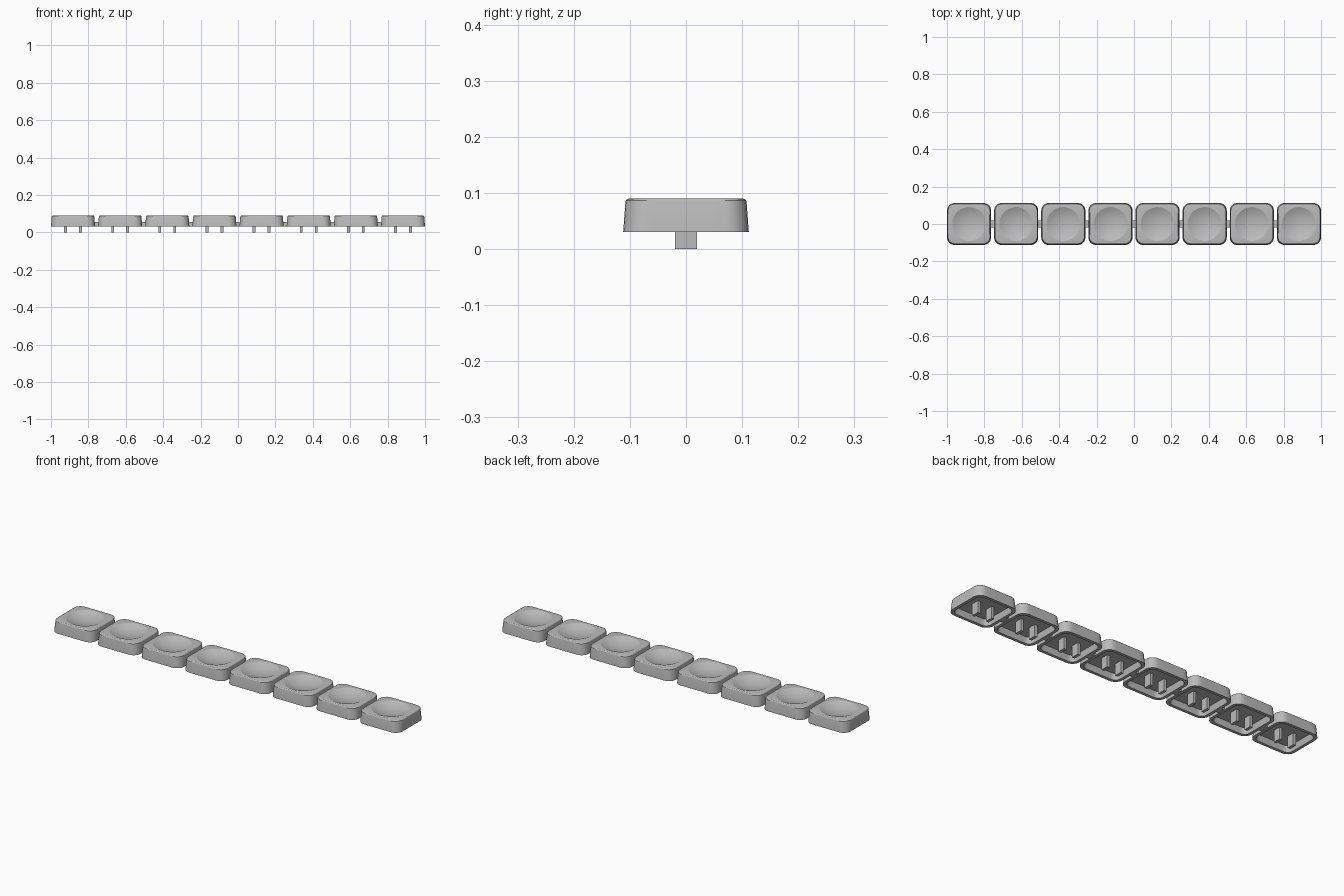
import bpy, bmesh
from math import atan2, cos, sin, pi, sqrt, radians

default = bpy.data.objects.get("Cube")
if default:
    bpy.data.objects.remove(default, do_unlink=True)

COUNT, PITCH = 8, 0.252
HALF_X, HALF_Y = 0.118, 0.112
BASE_Z, TOP_Z, CEILING_Z = 0.03, 0.09, 0.06
DISH_R, DISH_DEPTH = 0.09, 0.02

grey = bpy.data.materials.new("plain grey plastic")
grey.use_nodes = True
colour = (0.5, 0.5, 0.5, 1)
grey.diffuse_color = colour
grey.node_tree.nodes["Principled BSDF"].inputs["Base Color"].default_value = colour


def outline(inset, radius, z, side=7, arc=6):
    """Rounded rectangle with evenly divided sides and corners."""
    hx, hy = HALF_X - inset, HALF_Y - inset
    corners = []
    for q, (sx, sy) in enumerate(((1, 1), (-1, 1), (-1, -1), (1, -1))):
        cx, cy = sx * (hx - radius), sy * (hy - radius)
        angles = [(q + i / arc) * pi / 2 for i in range(arc + 1)]
        corners.append([(cx + radius * cos(a), cy + radius * sin(a)) for a in angles])
    points = []
    for q in range(4):
        points += corners[q]
        (ax, ay), (bx, by) = corners[q][-1], corners[(q + 1) % 4][0]
        points += [(ax + (bx - ax) * i / side, ay + (by - ay) * i / side)
                   for i in range(1, side)]
    return [(x, y, z) for x, y in points]


def finish(bm, name):
    bmesh.ops.recalc_face_normals(bm, faces=bm.faces)
    mesh = bpy.data.meshes.new(name)
    bm.to_mesh(mesh)
    bm.free()
    mesh.materials.append(grey)
    return mesh


def place(mesh, name, x):
    obj = bpy.data.objects.new(name, mesh)
    obj.location.x = x
    bpy.context.collection.objects.link(obj)
    return obj


def box(name, size, z):
    bm = bmesh.new()
    bmesh.ops.create_cube(bm, size=1)
    bmesh.ops.scale(bm, vec=size, verts=bm.verts)
    bmesh.ops.translate(bm, vec=(0, 0, z), verts=bm.verts)
    return finish(bm, name)


def keycap():
    # Inner ceiling edge, inner wall, rim, tapered outer wall
    loops = [outline(0.022, 0.025, CEILING_Z),
             outline(0.015, 0.03, BASE_Z),
             outline(0, 0.04, BASE_Z),
             outline(0.004, 0.04, TOP_Z - 0.007)]
    # Rounded top edge
    for i in range(1, 4):
        a = i * pi / 6
        loops.append(outline(0.004 + 0.007 * (1 - cos(a)), 0.038,
                             TOP_Z - 0.007 * (1 - sin(a))))
    # Spherical dish
    sphere = (DISH_R ** 2 + DISH_DEPTH ** 2) / (2 * DISH_DEPTH)
    angles = [atan2(y, x) for x, y, z in loops[-1]]
    for f in (1, 0.85, 0.7, 0.55, 0.4, 0.25, 0.1):
        r = DISH_R * f
        z = TOP_Z - DISH_DEPTH + sphere - sqrt(sphere ** 2 - r ** 2)
        loops.append([(r * cos(a), r * sin(a), z) for a in angles])

    bm = bmesh.new()
    rings = [[bm.verts.new(p) for p in loop] for loop in loops]
    n = len(rings[0])
    for a, b in zip(rings, rings[1:]):
        for i in range(n):
            j = (i + 1) % n
            bm.faces.new((a[i], a[j], b[j], b[i]))
    bm.faces.new(rings[0])
    bm.faces.new(rings[-1])
    return finish(bm, "keycap")


cap_mesh = keycap()
leg_mesh = box("leg", (0.015, 0.04, CEILING_Z + 0.002), (CEILING_Z + 0.002) / 2)
bar_mesh = box("connector", (0.044, 0.04, 0.025), 0.0435)

caps = []
for i in range(COUNT):
    x = (i - (COUNT - 1) / 2) * PITCH
    caps.append(place(cap_mesh, f"keycap_{i + 1}", x))
    # Pair of stem legs under each cap
    for side, dx in (("right", -0.04), ("left", 0.04)):
        place(leg_mesh, f"{side}_leg_{i + 1}", x + dx)
    # Bar joining this cap to the next
    if i < COUNT - 1:
        place(bar_mesh, f"connector_{i + 1}", x + PITCH / 2)

# Smooth shading with crisp rims (all caps share one mesh)
bpy.ops.object.select_all(action="DESELECT")
caps[0].select_set(True)
bpy.context.view_layer.objects.active = caps[0]
bpy.ops.object.shade_smooth_by_angle(angle=radians(20))
